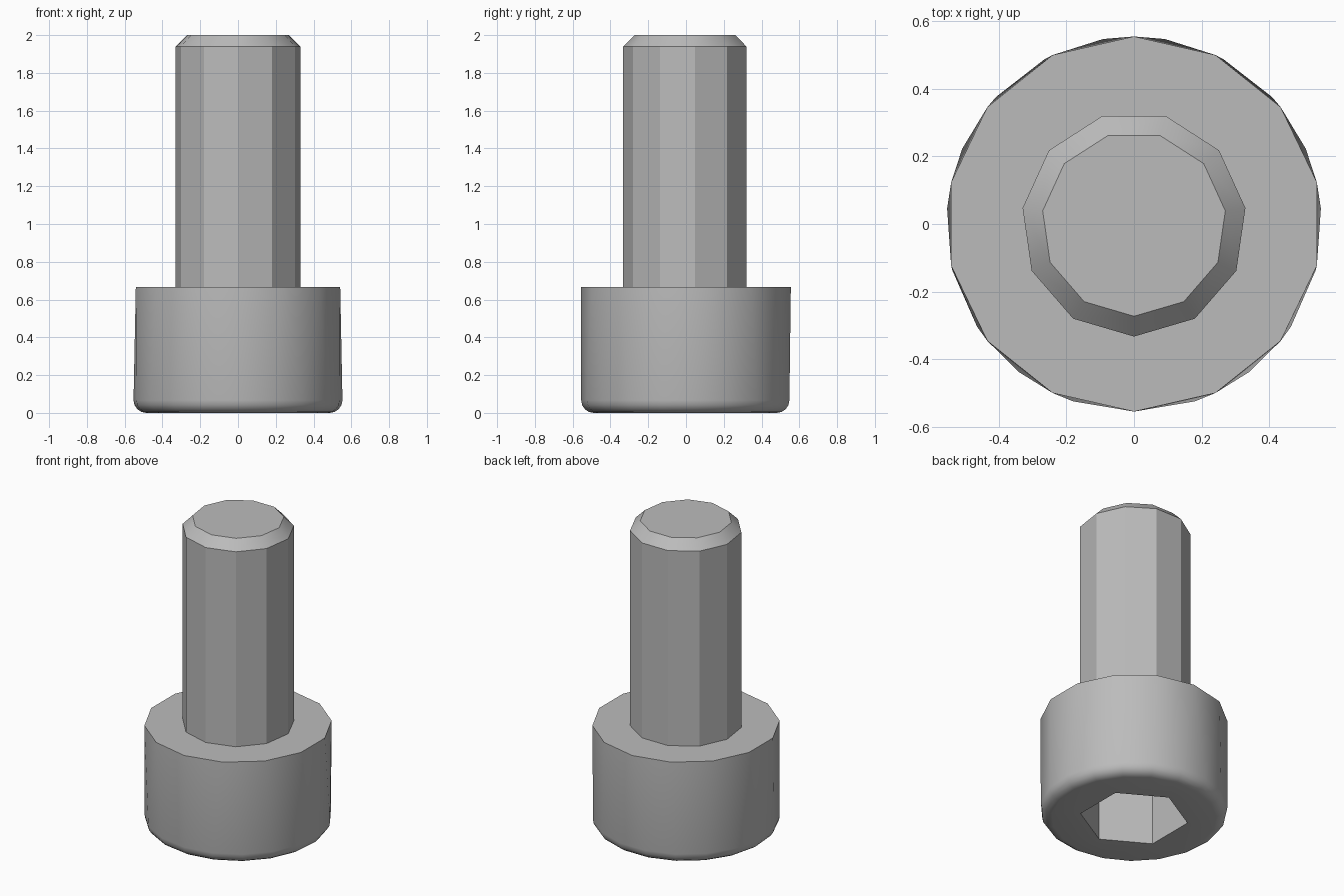
import bpy, bmesh
from math import cos, sin, pi, radians

cube = bpy.data.objects.get("Cube")
if cube:
    bpy.data.objects.remove(cube, do_unlink=True)

# Dimensions
HEIGHT = 2.0
HEAD_H = 2 / 3
HEAD_R = 0.555
FILLET = 0.067
SHAFT_R = 0.333
CHAMFER = 0.06
SOCKET_R = 0.321
SOCKET_D = 0.333

steel = bpy.data.materials.new("grey_steel")
steel.use_nodes = True
GREY = (0.5, 0.5, 0.5, 1)
steel.diffuse_color = GREY
steel.node_tree.nodes["Principled BSDF"].inputs["Base Color"].default_value = GREY


def ring(bm, sides, radius, z):
    """Polygon of vertices whose first corner points to the front."""
    angles = [2 * pi * k / sides - pi / 2 for k in range(sides)]
    return [bm.verts.new((radius * cos(a), radius * sin(a), z)) for a in angles]


def bridge(bm, a, b):
    """Join two rings: quads where the corners line up, triangles elsewhere."""
    n, m, i, j = len(a), len(b), 0, 0
    while i < n or j < m:
        step_a, step_b = (i + 1) * m, (j + 1) * n
        face = [a[i % n], b[j % m]]
        if step_b <= step_a:
            j += 1
            face.append(b[j % m])
        if step_a <= step_b:
            i += 1
            face.append(a[i % n])
        bm.faces.new(face)


def lathe(name, sections, cap_start=True, cap_end=True):
    """Stack of (sides, radius, z) rings joined into one surface."""
    bm = bmesh.new()
    rings = [ring(bm, *s) for s in sections]
    for a, b in zip(rings, rings[1:]):
        bridge(bm, a, b)
    if cap_start:
        bm.faces.new(rings[0])
    if cap_end:
        bm.faces.new(rings[-1])
    bmesh.ops.recalc_face_normals(bm, faces=bm.faces)
    mesh = bpy.data.meshes.new(name)
    bm.to_mesh(mesh)
    bm.free()
    mesh.materials.append(steel)
    obj = bpy.data.objects.new(name, mesh)
    bpy.context.collection.objects.link(obj)
    bpy.ops.object.select_all(action="DESELECT")
    obj.select_set(True)
    bpy.context.view_layer.objects.active = obj
    bpy.ops.object.shade_smooth_by_angle(angle=radians(30))
    return obj


# Head: flat shoulder, side, rounded lower rim, hexagonal socket
STEPS = 4
rim = []
for k in range(STEPS + 1):
    t = k / STEPS * pi / 2
    rim.append((19, HEAD_R - FILLET * (1 - cos(t)), FILLET * (1 - sin(t))))
socket = [(6, SOCKET_R, 0), (6, SOCKET_R, SOCKET_D)]
lathe("socket_head", [(14, HEAD_R, HEAD_H)] + rim + socket)

# Shaft with chamfered tip
lathe("shaft", [(11, SHAFT_R, HEAD_H),
                (11, SHAFT_R, HEIGHT - CHAMFER),
                (11, SHAFT_R - CHAMFER, HEIGHT)], cap_start=False)
